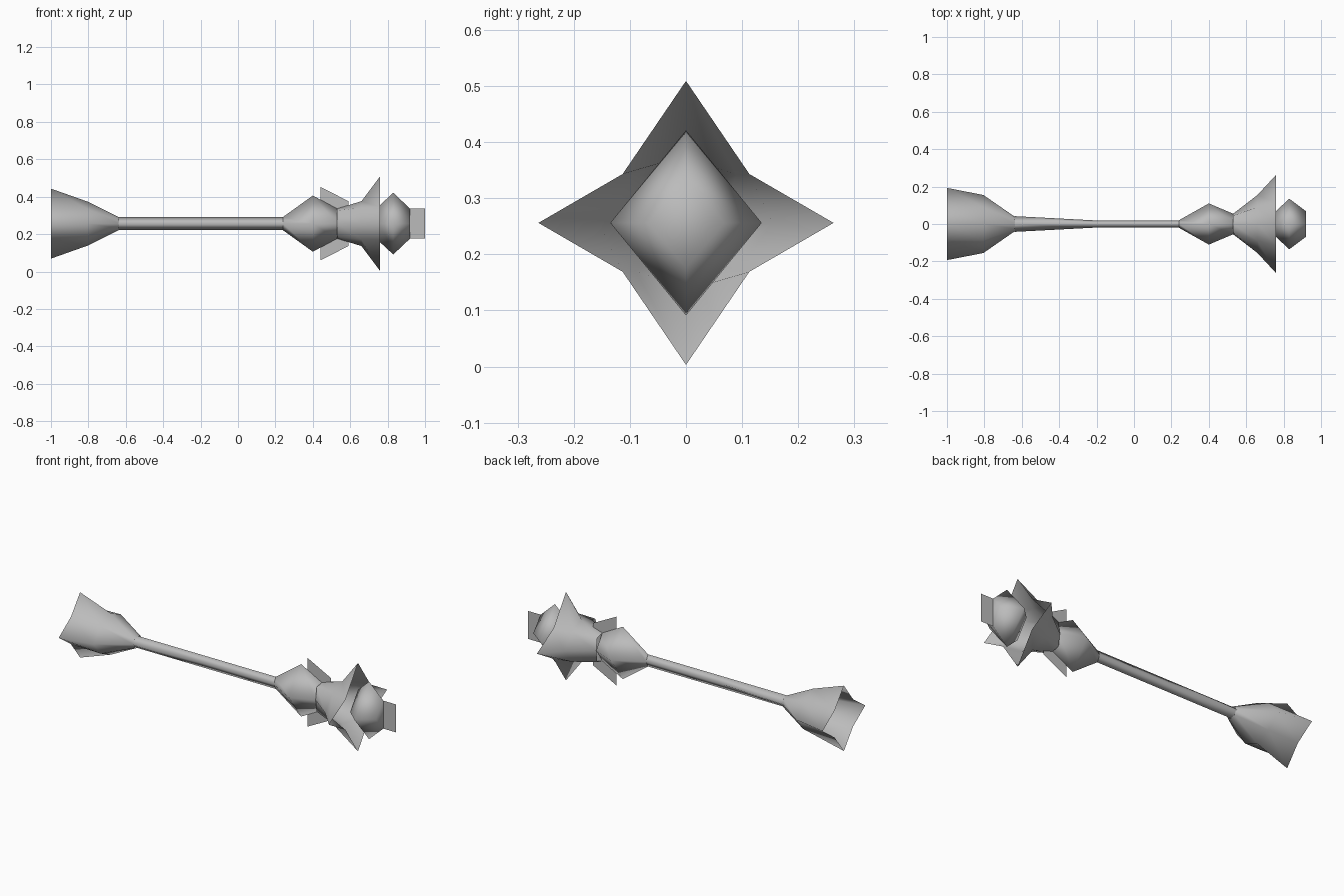
import bpy
import bmesh

AXIS_Z = 0.256

cube = bpy.data.objects.get("Cube")
if cube:
    bpy.data.objects.remove(cube, do_unlink=True)

grey = bpy.data.materials.new("plain_grey")
grey.use_nodes = True
grey.diffuse_color = (0.5, 0.5, 0.5, 1)
bsdf = grey.node_tree.nodes["Principled BSDF"]
bsdf.inputs["Base Color"].default_value = (0.5, 0.5, 0.5, 1)
bsdf.inputs["Roughness"].default_value = 0.7


def finish(name, bm, smooth=True):
    for face in bm.faces:
        face.smooth = smooth
    mesh = bpy.data.meshes.new(name)
    bm.to_mesh(mesh)
    bm.free()
    mesh.materials.append(grey)
    obj = bpy.data.objects.new(name, mesh)
    obj.location.z = AXIS_Z
    bpy.context.collection.objects.link(obj)
    return obj


def section(w, h, diagonal=None):
    """Four points of a diamond, or eight points with a diagonal between tips."""
    points = []
    for tip, (sy, sz) in zip(((w, 0), (0, h), (-w, 0), (0, -h)),
                             ((1, 1), (-1, 1), (-1, -1), (1, -1))):
        points.append(tip)
        if diagonal:
            points.append((sy * diagonal[0], sz * diagonal[1]))
    return points


def loft(name, rings, caps=()):
    """Skin sections along x; each ring is (x, half width, half height[, diagonal])."""
    bm = bmesh.new()
    loops = [[bm.verts.new((x, y, z)) for y, z in section(*shape)]
             for x, *shape in rings]
    for a, b in zip(loops, loops[1:]):
        n = len(a)
        for i in range(n):
            j = (i + 1) % n
            bm.faces.new((a[i], a[j], b[j], b[i]))
    for i in caps:
        bm.faces.new(loops[i])
    bmesh.ops.recalc_face_normals(bm, faces=bm.faces)
    return finish(name, bm)


def fin(name, outline):
    """Flat plate in the middle plane, mirrored above and below the axis."""
    bm = bmesh.new()
    points = outline + [(x, -z) for x, z in reversed(outline)]
    bm.faces.new([bm.verts.new((x, 0, z)) for x, z in points])
    return finish(name, bm, smooth=False)


# Open four-pointed cup at the far end
loft("end_cup", [
    (-1.0, 0.193, 0.187, (0.083, 0.078)),
    (-0.805, 0.155, 0.118, (0.09, 0.078)),
    (-0.635, 0.037, 0.033, (0.026, 0.024)),
])

# Slim shaft
loft("shaft", [
    (-0.64, 0.042, 0.035),
    (-0.22, 0.02, 0.035),
    (0.24, 0.02, 0.035),
])

# Bulb between shaft and flower
loft("lower_bulb", [
    (0.24, 0.02, 0.035),
    (0.4, 0.11, 0.15),
    (0.53, 0.055, 0.08),
])

# Flaring flower with a four-pointed rim
loft("flower", [
    (0.53, 0.055, 0.08, (0.045, 0.07)),
    (0.66, 0.155, 0.12, (0.09, 0.085)),
    (0.76, 0.263, 0.253, (0.113, 0.087)),
])

# Bulb emerging from the flower
loft("tip_bulb", [
    (0.76, 0.07, 0.1),
    (0.83, 0.135, 0.165),
    (0.92, 0.068, 0.08),
], caps=(0, 2))

# Thin plates
fin("collar_fin", [(0.44, 0.197), (0.59, 0.12)])
fin("tip_fin", [(0.9, 0.08), (1.0, 0.08)])
